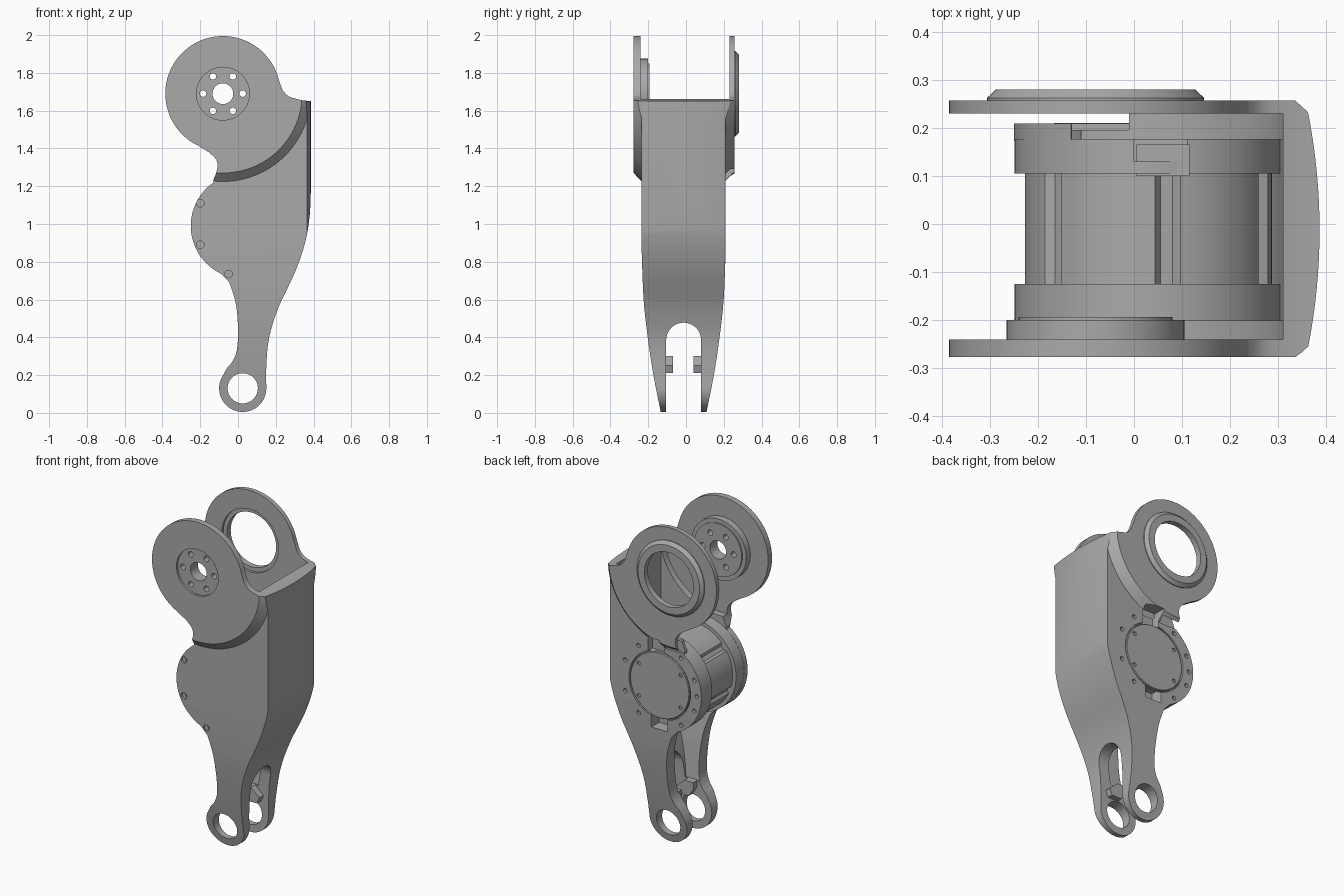
import bpy, bmesh, math
from mathutils import Vector

if "Cube" in bpy.data.objects:
    bpy.data.objects.remove(bpy.data.objects["Cube"], do_unlink=True)

grey = bpy.data.materials.new("machined grey")
grey.use_nodes = True
grey.diffuse_color = (0.4, 0.4, 0.4, 1)
grey.node_tree.nodes["Principled BSDF"].inputs["Base Color"].default_value = (0.4, 0.4, 0.4, 1)

HUB = (-0.08, 1.69)      # upper joint centre (x, z)
MOTOR = (0.03, 0.99)     # motor centre
PIN = (0.025, 0.13)      # lower joint centre
MID = -0.0125            # mid plane of the lower body in y


def finish(name, bm):
    bmesh.ops.recalc_face_normals(bm, faces=bm.faces[:])
    mesh = bpy.data.meshes.new(name)
    bm.to_mesh(mesh)
    bm.free()
    mesh.materials.append(grey)
    obj = bpy.data.objects.new(name, mesh)
    bpy.context.collection.objects.link(obj)
    return obj


def prism(name, pts, axis, lo, hi):
    """Extrude a flat outline along one axis."""
    put = {"x": lambda a, b, c: (c, a, b), "y": lambda a, b, c: (a, c, b),
           "z": lambda a, b, c: (a, b, c)}[axis]
    bm = bmesh.new()
    ends = [[bm.verts.new(put(a, b, c)) for a, b in pts] for c in (lo, hi)]
    n = len(pts)
    bm.faces.new(ends[0])
    bm.faces.new(ends[1])
    for i in range(n):
        j = (i + 1) % n
        bm.faces.new((ends[0][i], ends[0][j], ends[1][j], ends[1][i]))
    return finish(name, bm)


def box(name, x0, x1, y0, y1, z0, z1):
    return prism(name, [(x0, z0), (x1, z0), (x1, z1), (x0, z1)], "y", y0, y1)


def turned(name, centre, profile, n=64):
    """Solid turned about a y axis from (radius, y) steps."""
    bm = bmesh.new()
    rings = []
    for r, y in profile:
        rings.append([bm.verts.new((x, y, z)) for x, z in arc(centre, r, 0, 360 - 360 / n, n)])
    bm.faces.new(rings[0])
    bm.faces.new(rings[-1])
    for a, b in zip(rings, rings[1:]):
        for i in range(n):
            j = (i + 1) % n
            bm.faces.new((a[i], a[j], b[j], b[i]))
    return finish(name, bm)


def arc(centre, r, a0, a1, n):
    angles = [math.radians(a0 + (a1 - a0) * i / (n - 1)) for i in range(n)]
    return [(centre[0] + r * math.cos(a), centre[1] + r * math.sin(a)) for a in angles]


def smooth(pts, n=4):
    """Curve through the points."""
    p = [Vector(q) for q in [pts[0]] + pts + [pts[-1]]]
    out = []
    for a, b, c, d in zip(p, p[1:], p[2:], p[3:]):
        for i in range(n):
            t = i / n
            v = b + t * (c - a) / 2 + t * t * (a - 2.5 * b + 2 * c - d / 2) + t ** 3 * (d - a + 3 * (b - c)) / 2
            out.append(tuple(v))
    return out + [pts[-1]]


def combine(obj, tool, op):
    mod = obj.modifiers.new(op, "BOOLEAN")
    mod.object, mod.operation, mod.solver = tool, op, "EXACT"
    bpy.context.view_layer.objects.active = obj
    bpy.ops.object.modifier_apply(modifier=mod.name)
    bpy.data.objects.remove(tool, do_unlink=True)


def cut(obj, tool):
    combine(obj, tool, "DIFFERENCE")


def drill(obj, centre, r, y0, y1, n=24):
    cut(obj, turned("drill", centre, [(r, y0), (r, y1)], n))


def both_sides(half):
    return [(MID - w, z) for w, z in half] + [(MID + w, z) for w, z in reversed(half)]


# Side silhouette of the whole link
front_edge = smooth([(0.15, 0.13), (0.15, 0.25), (0.165, 0.4), (0.215, 0.56), (0.3, 0.74),
                     (0.355, 0.9), (0.38, 1.05), (0.386, 1.2)])
silhouette = ([(0.386, 1.65)] + smooth([(0.34, 1.655), (0.27, 1.675), (0.235, 1.71)])
              + arc(HUB, 0.305, 14, 245, 50)
              + smooth([(-0.155, 1.38), (-0.115, 1.34), (-0.11, 1.29), (-0.13, 1.235)])
              + arc(MOTOR, 0.28, 125, 245, 26)
              + smooth([(-0.045, 0.69), (-0.012, 0.58), (0, 0.45), (-0.005, 0.34), (-0.025, 0.28), (-0.06, 0.235)])
              + arc(PIN, 0.125, 147, 355, 32) + front_edge)

# Lower body, tapering towards the fork
body = prism("link_body", silhouette, "y", -0.4, 0.4)
taper = smooth([(0.118, -0.01), (0.16, 0.2), (0.19, 0.4), (0.212, 0.6), (0.222, 0.85)]) + [(0.222, 1.66)]
combine(body, prism("taper", both_sides(taper), "x", -1, 1), "INTERSECT")

# Raised upper plates with a chamfered round border
upper = prism("upper_plates", silhouette, "y", -0.4, 0.4)
border = [(0.42, -0.277), (0.465, -0.235), (0.465, 0.21), (0.42, 0.257)]
combine(upper, turned("border", HUB, border, 96), "INTERSECT")
combine(body, upper, "UNION")

# Bowed spine with chamfered corners
bow = [(0.386 - 0.4 * (y - MID) ** 2, y) for y in [MID + 0.245 * i / 8 for i in range(-8, 9)]]
plan = [(-1, -0.3), (0.335, -0.3), (0.335, -0.277)] + bow + [(0.335, 0.257), (0.335, 0.3), (-1, 0.3)]
combine(body, prism("plan", plan, "z", -1, 3), "INTERSECT")

# Hollow inside, open at the rear edge
inner = [(-1, 3), (0.31, 3)] + smooth([(0.31, 1.1), (0.285, 0.92), (0.225, 0.75), (0.145, 0.57),
                                      (0.1, 0.42), (0.08, 0.3)]) + [(-1, 0.3)]
hollow = both_sides([(0.09, 0.2), (0.125, 0.5), (0.175, 0.8), (0.188, 1.0), (0.188, 2.5)])
for cavity in (prism("cavity", hollow, "x", -1, 1),
               turned("hub_cavity", HUB, [(0.4, -0.24), (0.4, 0.23)], 96)):
    combine(cavity, prism("inner", inner, "y", -1, 1), "INTERSECT")
    cut(body, cavity)

# Fork slot with a round top
slot = [(MID - 0.0925, -1)] + arc((MID, 0.385), 0.0925, 180, 0, 24) + [(MID + 0.0925, -1)]
cut(body, prism("slot", slot, "x", -1, 1))

# Motor housings, hub boss and bearing ring
for part in (turned("front_housing", MOTOR, [(0.279, -0.215), (0.279, -0.125)]),
             turned("back_housing", MOTOR, [(0.279, 0.105), (0.279, 0.2)]),
             turned("hub_boss", HUB, [(0.185, -0.25), (0.185, -0.2), (0.16, -0.2), (0.16, -0.193)]),
             turned("bearing_ring", HUB, [(0.226, 0.245), (0.226, 0.262), (0.207, 0.28)])):
    combine(body, part, "UNION")

# Joint holes and hub bolt circle
drill(body, PIN, 0.08, -1, 1, 48)
drill(body, HUB, 0.165, 0.15, 0.5, 64)
drill(body, HUB, 0.19, 0.2, 0.245, 64)
drill(body, HUB, 0.14, -0.4, -0.265, 64)
drill(body, HUB, 0.055, -0.4, -0.1, 40)
for x, z in arc(HUB, 0.105, 0, 300, 6):
    drill(body, (x, z), 0.017, -0.4, -0.1, 16)

# Cover recess, cable windows and neck gap at the back
drill(body, MOTOR, 0.207, 0.195, 0.4, 64)
cut(body, box("top_window", 0.0, 0.11, 0.13, 0.4, 1.18, 1.29))
cut(body, box("neck_gap", -0.2, -0.01, 0.195, 0.24, 1.225, 1.3))
cut(body, box("bottom_window", -0.02, 0.09, 0.13, 0.4, 0.72, 0.81))

# Screw pockets
front_screws = [(-0.2, 1.11), (-0.2, 0.89), (-0.05, 0.735)]
back_screws = [p for a in (22, 55, 125, 158, 180, 202, 235, 305, 338) for p in arc(MOTOR, 0.25, a, a + 1, 2)[:1]]
for p in front_screws:
    drill(body, p, 0.02, -0.4, -0.222, 16)
    turned("front_screw", p, [(0.012, -0.222), (0.012, -0.228)], 12)
for p in back_screws:
    drill(body, p, 0.013, 0.19, 0.4, 12)

# Back cover with four screws
cover = turned("back_cover", MOTOR, [(0.2, 0.19), (0.2, 0.206), (0.196, 0.21)])
for a in (35, 145, 215, 325):
    drill(cover, arc(MOTOR, 0.172, a, a + 1, 2)[0], 0.012, 0.2, 0.4, 12)

# Ribbed motor barrel
barrel = []
for i in range(120):
    r = 0.24 if i % 20 in (6, 7, 8) else 0.257
    barrel += arc(MOTOR, r, i * 3, i * 3 + 1, 2)[:1]
prism("motor_barrel", barrel, "y", -0.13, 0.11)
box("motor_connector", 0.005, 0.115, 0.1, 0.165, 1.1, 1.262)

# Stops inside the fork
stop = [(0.0, 0.26), (0.03, 0.212), (0.1, 0.212), (0.115, 0.25), (0.06, 0.3), (0.0, 0.3)]
for name, y0, y1 in (("front_stop", -0.125, -0.07), ("back_stop", 0.04, 0.1)):
    prism(name, stop, "y", y0, y1)

# Smooth curves, sharp edges
for obj in bpy.context.collection.objects:
    if obj.type == "MESH" and grey.name in obj.data.materials:
        bpy.ops.object.select_all(action="DESELECT")
        obj.select_set(True)
        bpy.context.view_layer.objects.active = obj
        bpy.ops.object.shade_smooth_by_angle(angle=math.radians(25))
